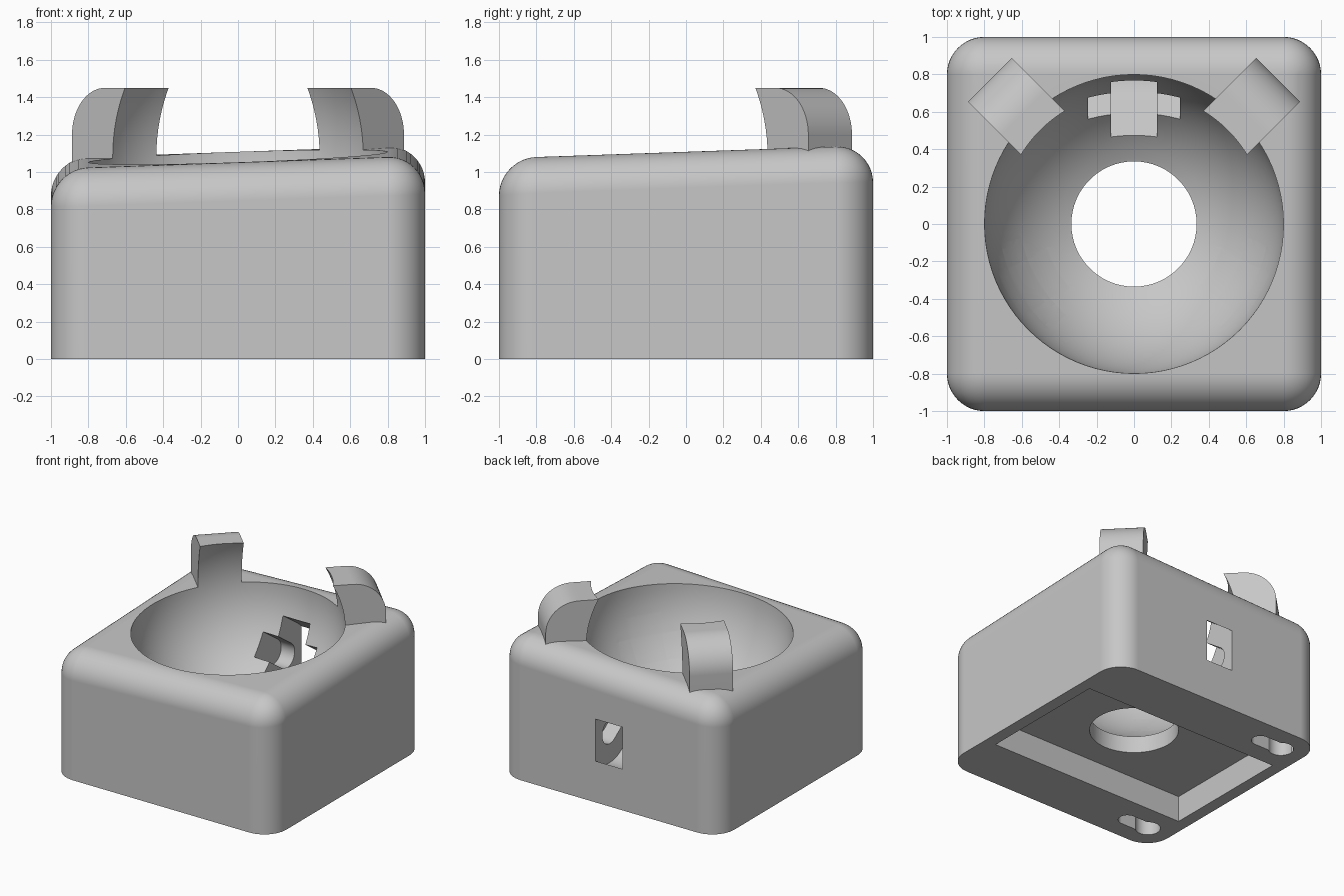
import bpy, bmesh, math
from mathutils import Matrix, Vector

old = bpy.data.objects.get("Cube")
if old:
    bpy.data.objects.remove(old)

CENTRE_Z = 1.08          # height of the bowl centre
TILT = math.tan(math.radians(2))

grey = bpy.data.materials.new("light_grey")
grey.use_nodes = True
COLOUR = (0.57, 0.57, 0.57, 1)
grey.diffuse_color = COLOUR
grey.node_tree.nodes["Principled BSDF"].inputs["Base Color"].default_value = COLOUR


def add_object(name, bm):
    bmesh.ops.recalc_face_normals(bm, faces=bm.faces)
    mesh = bpy.data.meshes.new(name)
    bm.to_mesh(mesh)
    bm.free()
    mesh.materials.append(grey)
    obj = bpy.data.objects.new(name, mesh)
    bpy.context.collection.objects.link(obj)
    return obj


def prism(name, points, low, high, matrix=Matrix()):
    """Extrude a 2D outline along local z, then place it."""
    bm = bmesh.new()
    face = bm.faces.new([bm.verts.new((x, y, low)) for x, y in points])
    new = bmesh.ops.extrude_face_region(bm, geom=[face])["geom"]
    verts = [g for g in new if isinstance(g, bmesh.types.BMVert)]
    bmesh.ops.translate(bm, vec=(0, 0, high - low), verts=verts)
    bm.transform(matrix)
    return add_object(name, bm)


def arc(cx, cy, r, start, end, steps):
    angles = [math.radians(start + (end - start) * i / steps) for i in range(steps + 1)]
    return [(cx + r * math.cos(a), cy + r * math.sin(a)) for a in angles]


def round_end(start, end, r):
    """Slot outline: square at the start, semicircle at the end."""
    return [(start, r), (start, -r)] + arc(end, 0, r, -90, 90, 24)


def radial_frame(angle, dip, z):
    """Local x points outward and down by dip, local y up, local z sideways."""
    a, d = math.radians(angle), math.radians(dip)
    out, up = Vector((math.cos(a), math.sin(a), 0)), Vector((0, 0, 1))
    u = out * math.cos(d) - up * math.sin(d)
    v = out * math.sin(d) + up * math.cos(d)
    rot = Matrix((u, v, u.cross(v))).transposed().to_4x4()
    return Matrix.Translation((0, 0, z)) @ rot


def combine(target, tool, operation):
    mod = target.modifiers.new(operation, "BOOLEAN")
    mod.operation, mod.object, mod.solver = operation, tool, "EXACT"
    bpy.ops.object.select_all(action="DESELECT")
    bpy.context.view_layer.objects.active = target
    target.select_set(True)
    bpy.ops.object.modifier_apply(modifier=mod.name)
    bpy.data.objects.remove(tool)


# Block with a sloping top and rounded upper and upright edges
bm = bmesh.new()
bmesh.ops.create_cube(bm, size=2)
for v in bm.verts:
    v.co.z = CENTRE_Z + TILT * (v.co.x + v.co.y) if v.co.z > 0 else 0
edges = [e for e in bm.edges if max(v.co.z for v in e.verts) > 0.5]
bmesh.ops.bevel(bm, geom=edges, offset=0.2, segments=12, profile=0.5, affect="EDGES")
body = add_object("ball_holder_body", bm)

# Two curved claws on the rear corners
claw = [(0.5, 0.9), (1.09, 0.9)] + arc(0.84, 1.2, 0.25, 0, 90, 16) + [(0.5, 1.45)]
for angle in (45, 135):
    combine(body, prism("claw", claw, -0.165, 0.165, radial_frame(angle, 0, 0)), "UNION")

# Round bowl
bm = bmesh.new()
bmesh.ops.create_uvsphere(bm, u_segments=96, v_segments=48, radius=0.8)
bm.transform(Matrix.Translation((0, 0, CENTRE_Z)))
combine(body, add_object("bowl_cutter", bm), "DIFFERENCE")

# Sensor hole and underside recess
hole = arc(0, 0, 0.335, 0, 354, 59)
combine(body, prism("hole_cutter", hole, -0.1, 0.5), "DIFFERENCE")
recess = [(-0.9, -0.55), (0.9, -0.55), (0.9, 0.55), (-0.9, 0.55)]
combine(body, prism("recess_cutter", recess, -0.2, 0.215), "DIFFERENCE")

# Three bearing pockets, each with an axle slot
for angle in (90, 210, 330):
    frame = radial_frame(angle, 35, CENTRE_Z)
    for radius, half in ((0.256, 0.123), (0.1, 0.245)):
        cutter = prism("pocket_cutter", round_end(0.5, 0.99, radius), -half, half, frame)
        combine(body, cutter, "DIFFERENCE")

# Keyhole slots under the four corners
for sx in (-1, 1):
    for sy in (-1, 1):
        place = Matrix.Translation((sx * 0.79, sy * 0.78, 0))
        if sx > 0:
            place = place @ Matrix.Rotation(math.pi, 4, "Z")
        for outline in (arc(0, 0, 0.095, 0, 350, 35), round_end(0, 0.2, 0.07)):
            combine(body, prism("keyhole_cutter", outline, -0.1, 0.2, place), "DIFFERENCE")

# Smooth curves, crisp edges
bpy.ops.object.select_all(action="DESELECT")
body.select_set(True)
bpy.context.view_layer.objects.active = body
bpy.ops.object.shade_smooth_by_angle(angle=math.radians(25))
weighted = body.modifiers.new("flat_face_normals", "WEIGHTED_NORMAL")
weighted.keep_sharp = True
